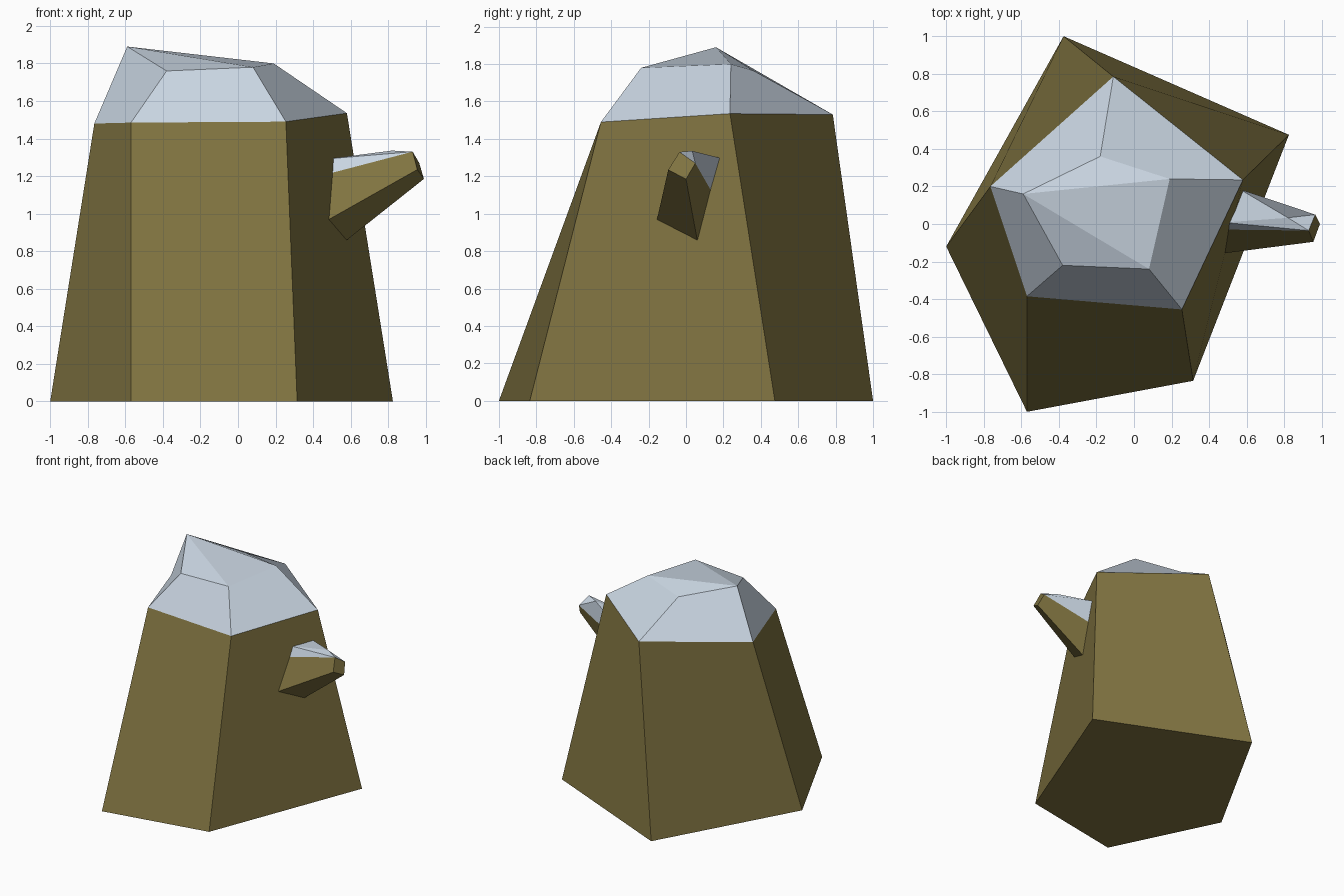
import bpy, bmesh
from mathutils import Vector

if "Cube" in bpy.data.objects:
    bpy.data.objects.remove(bpy.data.objects["Cube"])


def material(name, rgb):
    m = bpy.data.materials.new(name)
    m.diffuse_color = (*rgb, 1.0)
    m.use_nodes = True
    m.node_tree.nodes["Principled BSDF"].inputs["Base Color"].default_value = m.diffuse_color
    return m


BARK = material("bark brown", (0.215, 0.172, 0.052))
SNOW = material("snow white", (0.58, 0.66, 0.75))


def finish(name, bm):
    bmesh.ops.recalc_face_normals(bm, faces=bm.faces[:])
    mesh = bpy.data.meshes.new(name)
    bm.to_mesh(mesh)
    bm.free()
    mesh.materials.append(BARK)
    mesh.materials.append(SNOW)
    obj = bpy.data.objects.new(name, mesh)
    bpy.context.collection.objects.link(obj)


# Stump: three irregular five-sided rings, lofted; everything above the rim is snow
rings = [
    [(-1, -.12, 0), (-.57, -1, 0), (.315, -.835, 0), (.825, .475, 0), (-.375, 1, 0)],
    [(-.765, .2, 1.48), (-.57, -.385, 1.485), (.255, -.455, 1.49),
     (.58, .235, 1.535), (-.11, .785, 1.53)],
    [(-.59, .16, 1.89), (-.38, -.22, 1.76), (.08, -.24, 1.78),
     (.19, .24, 1.80), (-.18, .36, 1.765)],
]
bm = bmesh.new()
loops = [[bm.verts.new(p) for p in ring] for ring in rings]
bm.faces.new(loops[0])
for low, high in zip(loops, loops[1:]):
    for i in range(5):
        j = (i + 1) % 5
        bm.faces.new((low[i], low[j], high[j], high[i]))
peak = loops[2][0]
for i in (1, 2, 3):
    bm.faces.new((peak, loops[2][i], loops[2][i + 1]))
for f in bm.faces:
    f.material_index = int(f.calc_center_median().z > 1.5)
finish("snowy_stump", bm)

# Branch stub: tapered four-sided bark with a thin ridge of snow on top
bm = bmesh.new()
tip = [(.955, -.095, 1.235), (.99, 0, 1.185), (.965, .05, 1.27), (.93, -.035, 1.33)]
root = [(.485, -.155, .97), (.58, .06, .86), (.585, .13, 1.13), (.51, -.03, 1.22)]
ridge, snow_root = (.82, .033, 1.336), [(.515, .005, 1.295), (.58, .175, 1.3)]


def sunk(p, q):
    # push the root slightly into the stump along its own edge
    p, q = Vector(p), Vector(q)
    return bm.verts.new(p + (p - q) * 0.08)


A, E, D, B = [bm.verts.new(p) for p in tip]
L1, L2, S, R = [sunk(p, q) for p, q in zip(root, tip)]
C = bm.verts.new(ridge)
P, Q = sunk(snow_root[0], tip[3]), sunk(snow_root[1], ridge)
for face in ((L1, R, B, A), (L1, A, E, L2), (L2, E, D, S), (A, B, D, E),
             (L1, L2, S, Q, P, R)):
    bm.faces.new(face)
for face in ((R, P, B), (P, Q, C), (P, C, B), (C, D, B), (Q, S, D, C)):
    bm.faces.new(face).material_index = 1
finish("branch_stub", bm)
